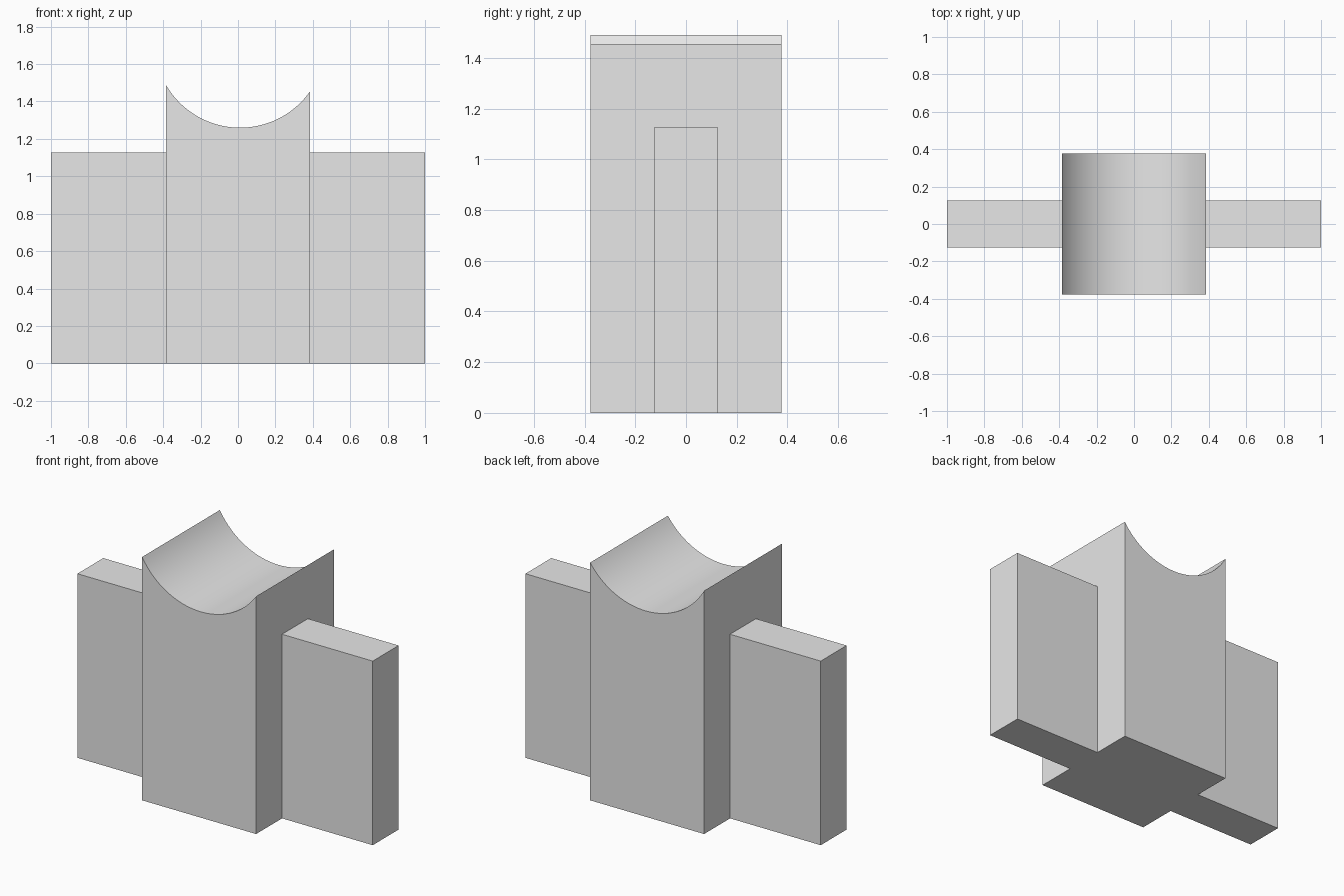
import bpy
import bmesh
import math
from mathutils import Vector

cube = bpy.data.objects.get("Cube")
if cube:
    bpy.data.objects.remove(cube, do_unlink=True)

grey = bpy.data.materials.new("plain_grey")
grey.use_nodes = True
grey.diffuse_color = (0.8, 0.8, 0.8, 1)
grey.node_tree.nodes["Principled BSDF"].inputs["Base Color"].default_value = (0.8, 0.8, 0.8, 1)


def extrude_profile(name, profile, half_depth):
    """Extrude an x-z outline symmetrically along y."""
    bm = bmesh.new()
    face = bm.faces.new([bm.verts.new((x, -half_depth, z)) for x, z in profile])
    result = bmesh.ops.extrude_face_region(bm, geom=[face])
    moved = [v for v in result["geom"] if isinstance(v, bmesh.types.BMVert)]
    bmesh.ops.translate(bm, verts=moved, vec=Vector((0, 2 * half_depth, 0)))
    bmesh.ops.recalc_face_normals(bm, faces=bm.faces)
    mesh = bpy.data.meshes.new(name)
    bm.to_mesh(mesh)
    bm.free()
    mesh.materials.append(grey)
    obj = bpy.data.objects.new(name, mesh)
    bpy.context.collection.objects.link(obj)
    return obj


# Central block with a slightly off-centre cylindrical saddle on top
half_width = 0.386
cx, radius, saddle_bottom = 0.011, 0.458, 1.26
start = math.asin((half_width - cx) / radius)
end = -math.asin((half_width + cx) / radius)
steps = 48
outline = [(-half_width, 0), (half_width, 0)]
for i in range(steps + 1):
    a = start + (end - start) * i / steps
    outline.append((cx + radius * math.sin(a),
                    saddle_bottom + radius * (1 - math.cos(a))))
block = extrude_profile("saddle_block", outline, 0.376)

# Side wings
wing_height = 1.127
for side, name in ((1, "left_wing"), (-1, "right_wing")):
    inner, outer = side * half_width, side * 1.0
    extrude_profile(name, [(inner, 0), (outer, 0), (outer, wing_height), (inner, wing_height)], 0.125)

# Smooth saddle, sharp corners
bpy.ops.object.select_all(action="DESELECT")
block.select_set(True)
bpy.context.view_layer.objects.active = block
bpy.ops.object.shade_smooth_by_angle(angle=math.radians(30))
